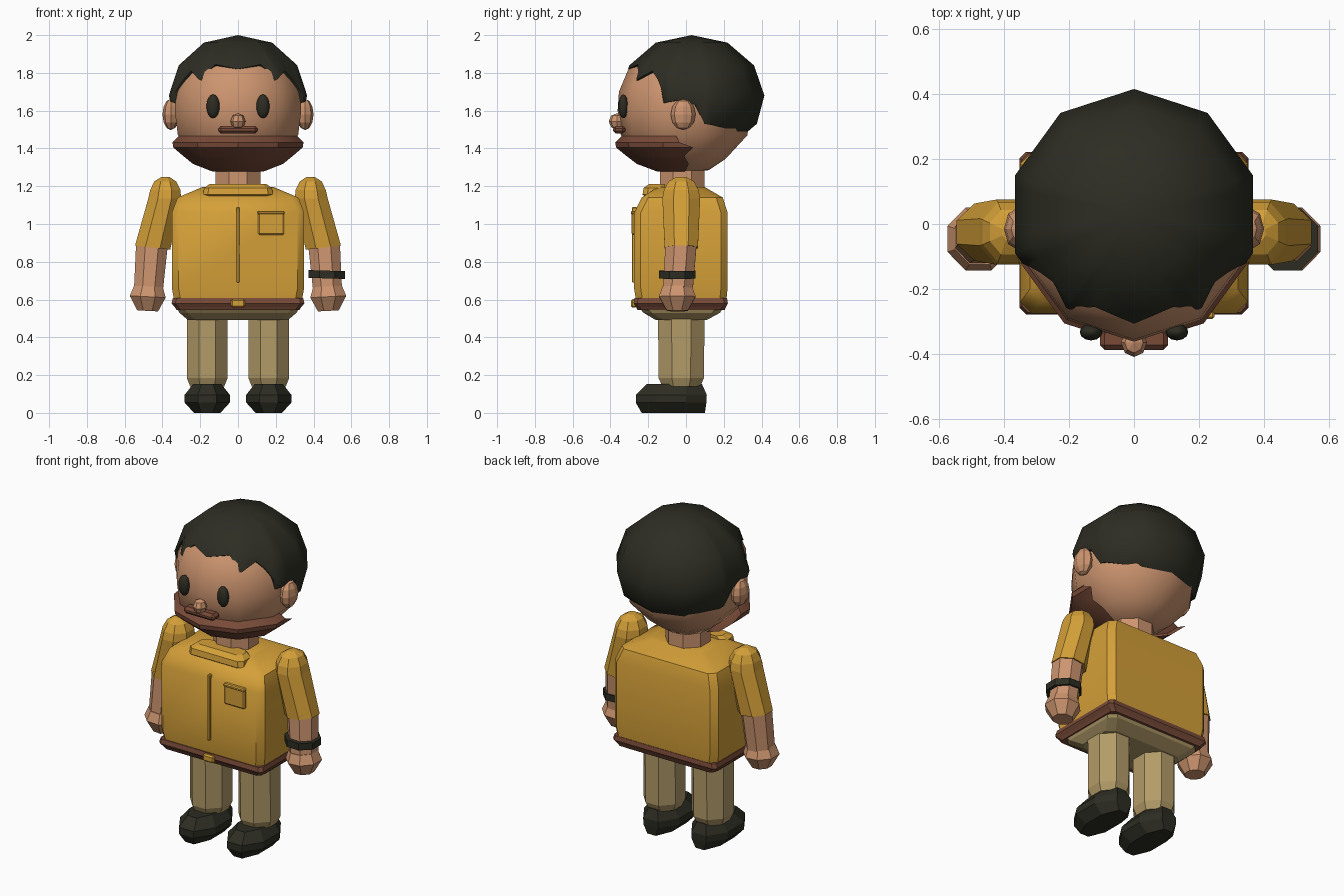
import bpy, bmesh, math
from mathutils import Matrix, Vector

if "Cube" in bpy.data.objects:
    bpy.data.objects.remove(bpy.data.objects["Cube"])


def material(name, rgb):
    m = bpy.data.materials.new(name)
    m.diffuse_color = (*rgb, 1)
    m.use_nodes = True
    m.node_tree.nodes["Principled BSDF"].inputs["Base Color"].default_value = m.diffuse_color
    return m


SKIN = material("skin", (0.61, 0.30, 0.16))
SHIRT = material("mustard shirt", (0.66, 0.35, 0.04))
KHAKI = material("khaki", (0.45, 0.33, 0.14))
DARK = material("near black", (0.026, 0.026, 0.017))
BROWN = material("brown", (0.19, 0.07, 0.04))


def finish(name, bm, mat, smooth=None):
    bmesh.ops.remove_doubles(bm, verts=bm.verts, dist=0.0005)
    bmesh.ops.recalc_face_normals(bm, faces=bm.faces)
    me = bpy.data.meshes.new(name)
    bm.to_mesh(me)
    bm.free()
    me.materials.append(mat)
    ob = bpy.data.objects.new(name, me)
    bpy.context.collection.objects.link(ob)
    if smooth:
        bpy.ops.object.select_all(action='DESELECT')
        ob.select_set(True)
        bpy.context.view_layer.objects.active = ob
        bpy.ops.object.shade_smooth_by_angle(angle=math.radians(smooth))
    return ob


def loft(name, rings, mat, smooth=None, closed=True, caps=True):
    """Skin a stack of equal-length point rings."""
    bm = bmesh.new()
    vs = [[bm.verts.new(p) for p in r] for r in rings]
    n = len(rings[0])
    for a, b in zip(vs, vs[1:]):
        for i in range(n if closed else n - 1):
            j = (i + 1) % n
            bm.faces.new((a[i], a[j], b[j], b[i]))
    if caps:
        bm.faces.new(vs[0])
        bm.faces.new(vs[-1])
    return finish(name, bm, mat, smooth)


def octagon(cx, cy, z, hx, hy, tilt=0.0, side=1):
    """Flat-sided octagon; tilt raises the outer side."""
    k = 1 / math.cos(math.pi / 8)
    pts = []
    for i in range(8):
        a = (i + 0.5) * math.pi / 4
        dx, dy = hx * k * math.cos(a), hy * k * math.sin(a)
        pts.append((side * (cx + dx), cy + dy, z + tilt * dx))
    return pts


def chamfer_rect(x0, x1, y0, y1, z, c):
    return [(x0 + c, y0, z), (x1 - c, y0, z), (x1, y0 + c, z), (x1, y1 - c, z),
            (x1 - c, y1, z), (x0 + c, y1, z), (x0, y1 - c, z), (x0, y0 + c, z)]


def box(name, x0, x1, y0, y1, z0, z1, mat, bevel):
    bm = bmesh.new()
    m = Matrix.Translation(((x0 + x1) / 2, (y0 + y1) / 2, (z0 + z1) / 2))
    bmesh.ops.create_cube(bm, size=1, matrix=m @ Matrix.Diagonal((x1 - x0, y1 - y0, z1 - z0, 1)))
    bmesh.ops.bevel(bm, geom=bm.edges[:], offset=bevel, segments=1, affect='EDGES')
    return finish(name, bm, mat)


def blob(name, centre, radii, mat, u=8, v=6, smooth=None):
    bm = bmesh.new()
    bmesh.ops.create_uvsphere(bm, u_segments=u, v_segments=v, radius=1,
                              matrix=Matrix.Translation(centre) @ Matrix.Diagonal((*radii, 1)))
    return finish(name, bm, mat, smooth)


def decagon_point(az, r, z, cy):
    """Point on a ten-sided turned surface; az is degrees from the front."""
    f = math.cos(math.radians(18)) / math.cos(math.radians(az % 36 - 18))
    a = math.radians(az)
    return Vector((r * f * math.sin(a), cy - r * f * math.cos(a), z))


def interp(table, x):
    for (x0, y0), (x1, y1) in zip(table, table[1:]):
        if x0 <= x <= x1:
            return y0 + (y1 - y0) * (x - x0) / (x1 - x0)
    return table[-1][1]


# Head
head = [(0.02, 1.275), (0.13, 1.285), (0.22, 1.345), (0.335, 1.47), (0.352, 1.6),
        (0.345, 1.7), (0.295, 1.82), (0.17, 1.92), (0.02, 1.95)]
loft("head", [[decagon_point(a, r, z, -0.01) for a in range(0, 360, 36)] for r, z in head], SKIN, 50)

# Hair: cap whose lower edge follows a jagged hairline (azimuth, height)
cap = [(0.0, 2.0), (0.19, 1.96), (0.33, 1.84), (0.385, 1.68), (0.345, 1.53), (0.25, 1.45)]
by_z = sorted((z, r) for r, z in cap)
line = [(0, 1.82), (23, 1.845), (34, 1.76), (50, 1.81), (58, 1.765), (63, 1.72), (66, 1.64),
        (80, 1.655), (93, 1.63), (102, 1.53), (160, 1.475), (180, 1.465)]
half = sorted({a for a, _ in line} | {36, 72, 108, 144})
azimuths = half + [360 - a for a in reversed(half[1:-1])]
rings = []
for _, z in cap:
    ring = []
    for a in azimuths:
        zz = max(z, interp(line, min(a, 360 - a)))
        ring.append(decagon_point(a, interp(by_z, zz), zz, 0.03))
    rings.append(ring)
core = Vector((0, 0.0, 1.65))
rings.append([core + (p - core) * 0.88 for p in rings[-1]])
loft("hair", rings, DARK, 50, caps=False)

# Beard: open shell around the front of the jaw, ragged at its ends
beard = [(0.325, 1.47, 82), (0.365, 1.432, 86), (0.36, 1.405, 98), (0.305, 1.36, 90),
         (0.25, 1.318, 96), (0.14, 1.277, 92)]
loft("beard", [[decagon_point(a, r, z, -0.01) for a in (-e, -72, -36, 0, 36, 72, e)]
               for r, z, e in beard], BROWN, 35, closed=False, caps=False)

# Face details
box("moustache", -0.105, 0.105, -0.387, -0.32, 1.478, 1.52, BROWN, 0.015)
blob("nose", (0, -0.365, 1.543), (0.04, 0.044, 0.043), SKIN, 8, 4)
for s, side in ((1, "left"), (-1, "right")):
    blob(side + "_eye", (s * 0.132, -0.332, 1.623), (0.035, 0.026, 0.063), DARK, 12, 8, 50)
    blob(side + "_ear", (s * 0.355, -0.015, 1.58), (0.045, 0.066, 0.083), SKIN, 8, 6)

# Neck and collar
loft("neck", [octagon(0, -0.02, z, 0.118, 0.118) for z in (1.15, 1.32)], SKIN)
loft("collar", [chamfer_rect(-w, w, y0, -0.11, z, 0.025) for z, w, y0 in
                ((1.14, 0.165, -0.21), (1.155, 0.185, -0.23), (1.19, 0.18, -0.225),
                 (1.212, 0.15, -0.195))], SHIRT)

# Shirt body with placket and pocket
torso = [(0.58, 0.335, -0.262, 0.212), (0.66, 0.35, -0.275, 0.22), (1.06, 0.35, -0.275, 0.22),
         (1.14, 0.32, -0.235, 0.195), (1.195, 0.19, -0.15, 0.10)]
loft("shirt_body", [chamfer_rect(-w, w, y0, y1, z, 0.035) for z, w, y0, y1 in torso], SHIRT, 40)
box("shirt_placket", -0.009, 0.009, -0.286, -0.26, 0.69, 1.09, SHIRT, 0.004)
box("pocket", 0.105, 0.245, -0.288, -0.26, 0.943, 1.06, SHIRT, 0.008)
box("pocket_flap", 0.103, 0.247, -0.292, -0.26, 1.05, 1.07, SHIRT, 0.006)

# Belt, buckle and hips
loft("belt", [chamfer_rect(-w, w, -w * 0.79, w * 0.63, z, 0.02) for z, w in
              ((0.545, 0.325), (0.56, 0.335), (0.58, 0.352), (0.607, 0.345))], BROWN)
box("buckle", -0.037, 0.037, -0.292, -0.26, 0.558, 0.602, SHIRT, 0.008)
loft("hips", [chamfer_rect(-w, w, y0, y1, z, 0.04) for z, w, y0, y1 in
              ((0.492, 0.265, -0.16, 0.11), (0.53, 0.31, -0.225, 0.18),
               (0.56, 0.325, -0.25, 0.20))], KHAKI)

for s, side in ((1, "left"), (-1, "right")):
    # Legs and shoes
    loft(side + "_leg", [octagon(0.163, -0.025, z, hx, hy, 0, s) for z, hx, hy in
                         ((0.14, 0.09, 0.1), (0.185, 0.108, 0.12), (0.5, 0.108, 0.123))], KHAKI)
    loft(side + "_shoe", [octagon(0.163, (y0 + y1) / 2, z, hx, (y1 - y0) / 2, 0, s)
                          for z, hx, y0, y1 in
                          ((0, 0.07, -0.235, 0.1), (0.055, 0.12, -0.266, 0.108),
                           (0.095, 0.12, -0.266, 0.11), (0.152, 0.075, -0.21, 0.085))], DARK)
    # Sleeve with domed shoulder
    sleeve = [(0.875, 0.452, 0.093, 0.088), (1.135, 0.388, 0.087, 0.1),
              (1.18, 0.385, 0.08, 0.092), (1.225, 0.385, 0.058, 0.068), (1.25, 0.385, 0.02, 0.025)]
    loft(side + "_sleeve", [octagon(x, -0.025, z, hx, hy, 0.12 if z < 1 else 0, s)
                            for z, x, hx, hy in sleeve], SHIRT)
    # Forearm and hand
    loft(side + "_forearm", [octagon(x, y, z, hx, hy, 0.08, s) for z, x, y, hx, hy in
                             ((0.64, 0.475, -0.043, 0.076, 0.078),
                              (0.9, 0.455, -0.026, 0.084, 0.083))], SKIN)
    loft(side + "_hand", [octagon(x, -0.046, z, hx, hy, 0.05, s) for z, x, hx, hy in
                          ((0.54, 0.478, 0.055, 0.055), (0.615, 0.478, 0.095, 0.097),
                           (0.67, 0.474, 0.076, 0.078))], SKIN)

# Wristband on one arm
loft("wristband", [octagon(0.47, -0.046, z, 0.096, 0.097, -0.03) for z in (0.712, 0.753)], DARK)
